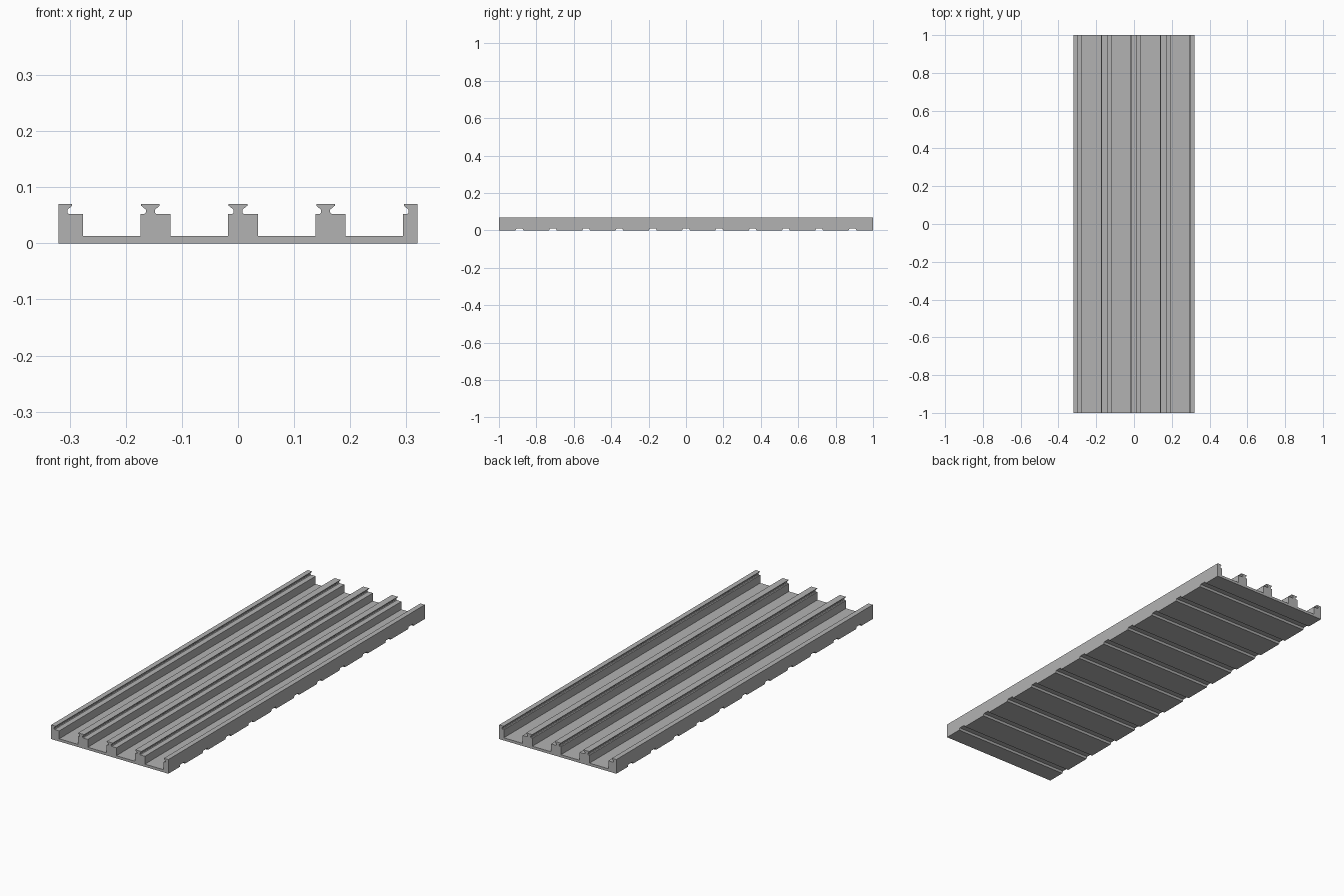
import bpy
import bmesh

cube = bpy.data.objects.get("Cube")
if cube:
    bpy.data.objects.remove(cube, do_unlink=True)

HALF_W, HALF_L = 0.32, 1.0
FLOOR, SHELF, TOP = 0.013, 0.052, 0.07
PITCH = 0.156        # distance between ribs
SLOT_PITCH = 0.178   # distance between underside slots

grey = bpy.data.materials.new("plain grey")
grey.use_nodes = True
grey.diffuse_color = (0.45, 0.45, 0.45, 1)
grey.node_tree.nodes["Principled BSDF"].inputs["Base Color"].default_value = (0.45, 0.45, 0.45, 1)


def prism(bm, points, depth):
    """Extrude a closed outline of 3D points along the depth vector."""
    face = bm.faces.new([bm.verts.new(p) for p in points])
    out = bmesh.ops.extrude_face_region(bm, geom=[face])
    verts = [v for v in out["geom"] if isinstance(v, bmesh.types.BMVert)]
    bmesh.ops.translate(bm, verts=verts, vec=depth)


def finish(bm, name):
    bmesh.ops.recalc_face_normals(bm, faces=bm.faces)
    mesh = bpy.data.meshes.new(name)
    bm.to_mesh(mesh)
    bm.free()
    mesh.materials.append(grey)
    obj = bpy.data.objects.new(name, mesh)
    bpy.context.collection.objects.link(obj)
    return obj


# Rib sides, relative to the rib centre: left going up, right going down
left_side = [(-0.0175, FLOOR), (-0.0175, SHELF), (-0.011, SHELF), (-0.008, 0.055),
             (-0.008, 0.06), (-0.0165, 0.067), (-0.0165, TOP)]
right_side = [(0.0165, TOP), (0.0165, 0.067), (0.008, 0.06), (0.008, 0.055),
              (0.011, SHELF), (0.036, SHELF), (0.036, FLOOR)]

# Cross-section: floor with a half rib at each edge and three full ribs between
outline = [(-HALF_W, 0), (-HALF_W, TOP)]
for i in range(-2, 3):
    side = (left_side if i > -2 else []) + (right_side if i < 2 else [])
    outline += [(i * PITCH + x, z) for x, z in side]
outline += [(HALF_W, TOP), (HALF_W, 0)]

bm = bmesh.new()
prism(bm, [(x, -HALF_L, z) for x, z in outline], (0, 2 * HALF_L, 0))
panel = finish(bm, "ribbed_panel")

# Shallow slots across the underside
bm = bmesh.new()
slot = [(-0.021, -0.01), (-0.021, 0), (-0.016, 0.01), (0.016, 0.01), (0.021, 0), (0.021, -0.01)]
for i in range(-5, 6):
    prism(bm, [(-0.4, i * SLOT_PITCH + y, z) for y, z in slot], (0.8, 0, 0))
cutter = finish(bm, "slot_cutter")
cutter.hide_render = True

cut = panel.modifiers.new("slots", 'BOOLEAN')
cut.operation = 'DIFFERENCE'
cut.solver = 'EXACT'
cut.object = cutter
bpy.context.view_layer.objects.active = panel
bpy.ops.object.modifier_apply(modifier=cut.name)
bpy.data.objects.remove(cutter, do_unlink=True)
